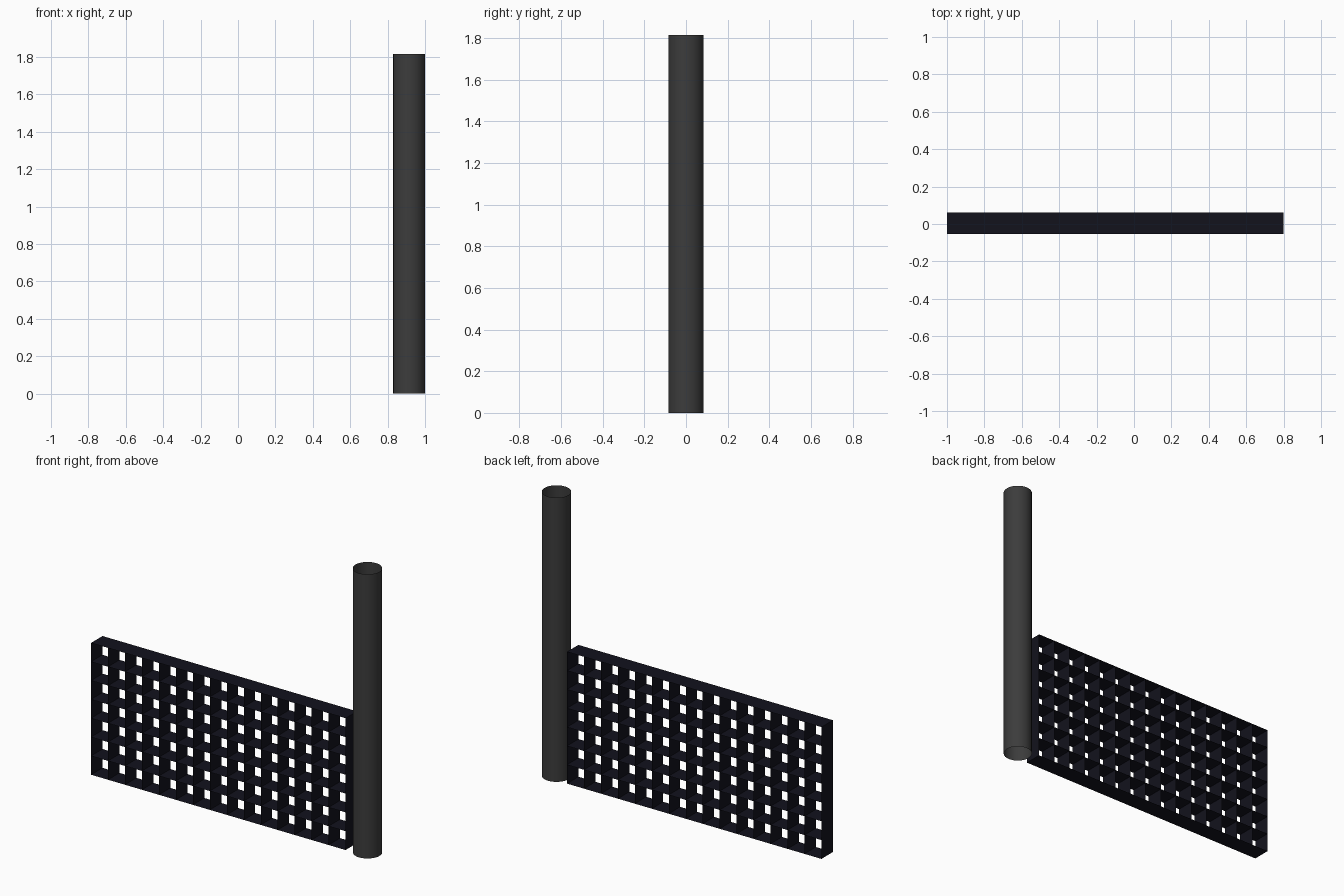
import bpy, bmesh
from mathutils import Matrix

if "Cube" in bpy.data.objects:
    bpy.data.objects.remove(bpy.data.objects["Cube"])


def make_object(name, bm, color):
    mesh = bpy.data.meshes.new(name)
    bm.to_mesh(mesh)
    bm.free()
    obj = bpy.data.objects.new(name, mesh)
    bpy.context.collection.objects.link(obj)
    mat = bpy.data.materials.new(name + "_color")
    mat.diffuse_color = color
    mat.use_nodes = True
    mat.node_tree.nodes["Principled BSDF"].inputs["Base Color"].default_value = mat.diffuse_color
    mesh.materials.append(mat)
    return obj


# Open lattice of thin sheets, 15 x 7 square cells
COLS, ROWS = 15, 7
X0, X1, Z0, Z1 = -1.0, 0.798, 0.004, 0.846
Y0, Y1 = -0.054, 0.061
xs = [X0 + (X1 - X0) * i / COLS for i in range(COLS + 1)]
zs = [Z0 + (Z1 - Z0) * j / ROWS for j in range(ROWS + 1)]

bm = bmesh.new()
grid = [[[bm.verts.new((x, y, z)) for y in (Y0, Y1)] for z in zs] for x in xs]


def sheet(a, b):
    bm.faces.new((a[0], b[0], b[1], a[1]))


for i in range(COLS + 1):
    for j in range(ROWS + 1):
        if i < COLS:
            sheet(grid[i][j], grid[i + 1][j])
        if j < ROWS:
            sheet(grid[i][j], grid[i][j + 1])
make_object("lattice_panel", bm, (0.006, 0.006, 0.012, 1))

# Open-ended tube standing beside the lattice
HEIGHT, RADIUS = 1.815, 0.085
bm = bmesh.new()
bmesh.ops.create_cone(bm, cap_ends=False, segments=32, radius1=RADIUS, radius2=RADIUS,
                      depth=HEIGHT, matrix=Matrix.Translation((0.915, 0, HEIGHT / 2)))
for f in bm.faces:
    f.smooth = True
make_object("tube_post", bm, (0.045, 0.045, 0.045, 1))
